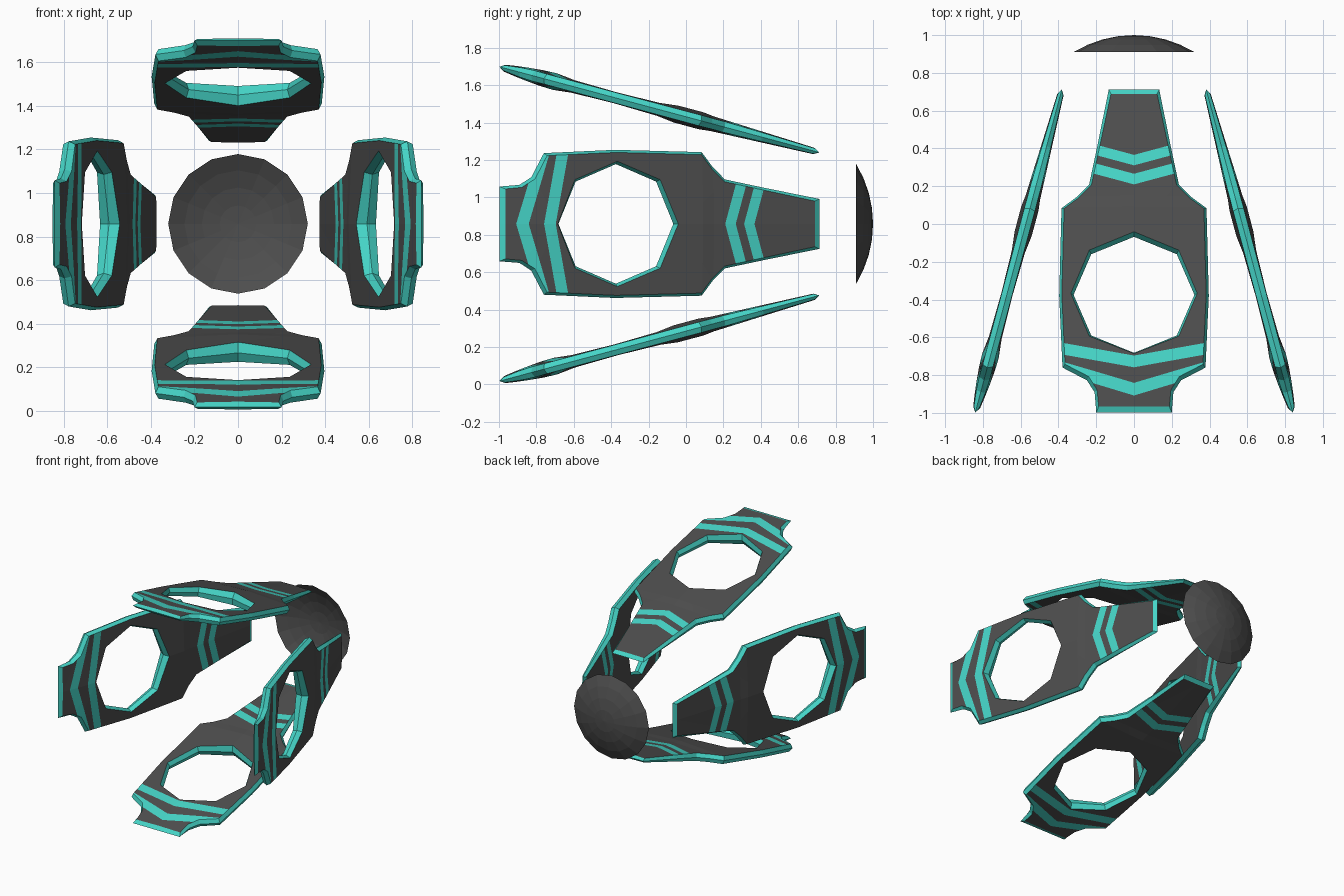
import bpy, bmesh, math
from mathutils import Vector, Matrix

if "Cube" in bpy.data.objects:
    bpy.data.objects.remove(bpy.data.objects["Cube"])

TILT = math.radians(15)
COS = math.cos(TILT)
MID_Z = 0.858


def material(name, rgb):
    m = bpy.data.materials.new(name)
    m.diffuse_color = (*rgb, 1)
    m.use_nodes = True
    m.node_tree.nodes["Principled BSDF"].inputs["Base Color"].default_value = m.diffuse_color
    return m


dark = material("dark_grey", (0.075, 0.075, 0.075))
teal = material("teal", (0.06, 0.66, 0.57))

# Half outline of a panel face: (position along y, half width)
OUTLINE = [(-.97, .187), (-.885, .195), (-.815, .24), (-.75, .365), (-.38, .382),
           (.075, .37), (.13, .295), (.2, .225), (.685, .122)]
# Half thickness along the centre line
THICK = [(-1, .014), (-.885, .032), (-.75, .045), (.08, .047), (.14, .04), (.71, .016)]
# Chevron stripes: centre start, centre end, slope
STRIPES = [(-.915, -.85, .3), (-.77, -.708, .19), (.2, .257, .28), (.302, .358, .28)]


def half_thickness(y, v):
    for (a, ha), (b, hb) in zip(THICK, THICK[1:]):
        if y <= b or b == THICK[-1][0]:
            h = ha + (hb - ha) * (y - a) / (b - a)
            return h * (1 - .4 * v / .39)


def panel_mesh():
    """Quarter of a panel (half width, outer skin); mirrors finish it."""
    bm = bmesh.new()
    hole = [(-.375 + .322 * math.cos(i * math.pi / 4), .335 * math.sin(i * math.pi / 4))
            for i in range(5)]
    pts = [(OUTLINE[0][0], 0)] + OUTLINE + [(OUTLINE[-1][0], 0)] + hole
    f = bm.faces.new([bm.verts.new((max(v, 0), y, 0)) for y, v in pts])
    if f.normal.z < 0:
        f.normal_flip()
    bmesh.ops.triangulate(bm, faces=bm.faces[:])
    # Cut the crease lines and stripe borders
    cuts = [(.08, 0), (.14, 0), (-.375, 0)]
    for a, b, k in STRIPES:
        cuts += [(a, k), (b, k)]
    for y, k in cuts:
        bmesh.ops.bisect_plane(bm, geom=bm.verts[:] + bm.edges[:] + bm.faces[:],
                               plane_co=(0, y, 0), plane_no=(-k, 1, 0), dist=1e-5)
    for f in bm.faces:
        c = f.calc_center_median()
        f.material_index = int(any(a < c.y - k * c.x < b for a, b, k in STRIPES))
    # Rim ridge around the outside and the hole
    rim = [e for e in bm.edges if e.is_boundary and max(v.co.x for v in e.verts) > 1e-4]
    normals = {}
    for e in rim:
        p, q = e.verts
        n = Vector((q.co.y - p.co.y, p.co.x - q.co.x, 0)).normalized()
        inside = e.link_faces[0].calc_center_median() - p.co
        if n.dot(inside) > 0:
            n.negate()
        for v in e.verts:
            normals.setdefault(v, []).append(n)
    ridge = {}
    for v, ns in normals.items():
        m = ns[0] if len(ns) == 1 else (ns[0] + ns[1]) / (1 + ns[0].dot(ns[1]))
        off = Vector((m.x * .014, m.y * (.028 if abs(v.co.y + .14) > .8 else .016), 0))
        if v.co.x < 1e-4:
            off.x = 0
        ridge[v] = bm.verts.new(v.co + off)
    skin = [v for v in bm.verts if v not in set(ridge.values())]
    for e in rim:
        p, q = e.verts
        bm.faces.new((p, q, ridge[q], ridge[p])).material_index = 1
    for v in skin:
        v.co.z = half_thickness(v.co.y, v.co.x)
    for v in bm.verts:
        v.co.y /= COS
    bmesh.ops.recalc_face_normals(bm, faces=bm.faces[:])
    if sum(f.normal.z for f in bm.faces) < 0:
        bmesh.ops.reverse_faces(bm, faces=bm.faces[:])
    me = bpy.data.meshes.new("panel")
    bm.to_mesh(me)
    me.materials.append(dark)
    me.materials.append(teal)
    return me


# Four tilted panels around the y axis
mesh = panel_mesh()
for i, name in enumerate(["top_panel", "right_panel", "bottom_panel", "left_panel"]):
    ob = bpy.data.objects.new(name, mesh)
    bpy.context.collection.objects.link(ob)
    mir = ob.modifiers.new("mirror", 'MIRROR')
    mir.use_axis = (True, False, True)
    mir.merge_threshold = 1e-4
    ob.matrix_world = (Matrix.Translation((0, 0, MID_Z)) @ Matrix.Rotation(i * math.pi / 2, 4, 'Y')
                       @ Matrix.Translation((0, 0, .573)) @ Matrix.Rotation(-TILT, 4, 'X'))

# Shallow dome at the back
bm = bmesh.new()
R, SIDES, RINGS = .614, 16, 4
rows = []
for r in range(1, RINGS + 1):
    a = r / RINGS * math.asin(.32 / R)
    rows.append([bm.verts.new((R * math.sin(a) * math.sin(t), 1 - R + R * math.cos(a),
                               MID_Z + R * math.sin(a) * math.cos(t)))
                 for t in (2 * math.pi * j / SIDES for j in range(SIDES))])
tip = bm.verts.new((0, 1, MID_Z))
for j in range(SIDES):
    k = (j + 1) % SIDES
    bm.faces.new((tip, rows[0][j], rows[0][k]))
    for a, b in zip(rows, rows[1:]):
        bm.faces.new((a[j], b[j], b[k], a[k]))
bmesh.ops.recalc_face_normals(bm, faces=bm.faces[:])
if sum(f.normal.y for f in bm.faces) < 0:
    bmesh.ops.reverse_faces(bm, faces=bm.faces[:])
me = bpy.data.meshes.new("back_dome")
bm.to_mesh(me)
me.materials.append(dark)
bpy.context.collection.objects.link(bpy.data.objects.new("back_dome", me))
